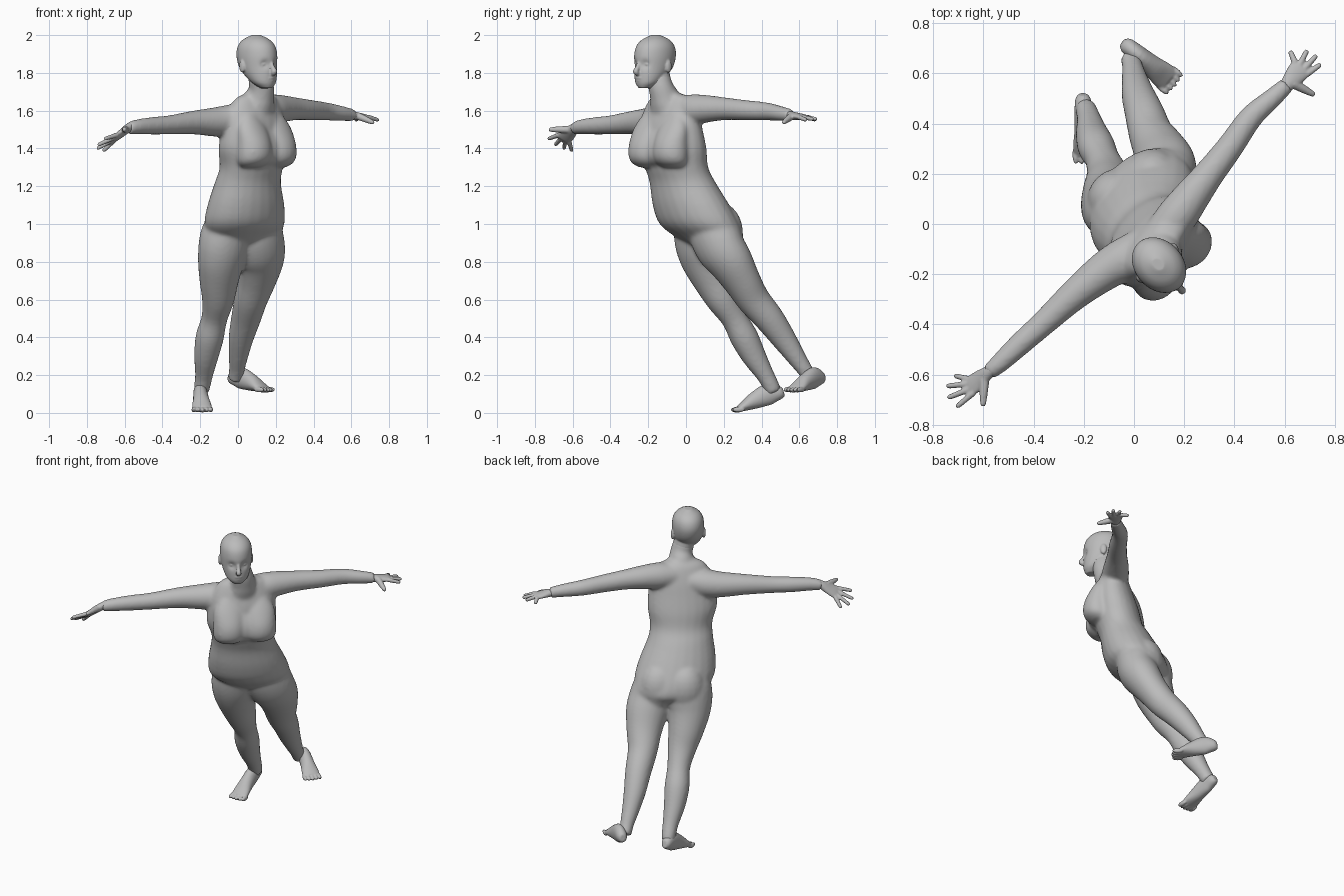
import bpy, bmesh, math
from mathutils import Vector, Matrix

cube = bpy.data.objects.get("Cube")
if cube:
    bpy.data.objects.remove(cube)

UP = Vector((0, 0, 1))
SIDE = Vector((1, 1, 0)).normalized()      # the figure's own left
FRONT = Vector((1, -1, 0)).normalized()    # the way the chest faces
FACE = Vector((0.67, -0.74, 0)).normalized()
CHEEK = Vector((-FACE.y, FACE.x, 0))
bm = bmesh.new()

skin = bpy.data.materials.new("plain grey")
skin.use_nodes = True
color = (.5, .5, .5, 1)
skin.diffuse_color = color
skin.node_tree.nodes["Principled BSDF"].inputs["Base Color"].default_value = color


def spline(a, b, c, d, t):
    return 0.5 * (2 * b + (c - a) * t + (2 * a - 5 * b + 4 * c - d) * t * t
                  + (3 * b - a - 3 * c + d) * t ** 3)


def loft(stations, side=SIDE, flat=False, steps=4, sides=24):
    """Closed tube through (x, y, z, half width, half depth) stations."""
    rows = [tuple(s) if len(s) == 5 else tuple(s) + (s[-1],) for s in stations]
    rows = [rows[0]] + rows + [rows[-1]]
    dense = []
    for i in range(1, len(rows) - 2):
        for k in range(steps):
            dense.append([spline(*v, k / steps) for v in zip(*rows[i - 1:i + 3])])
    dense.append(list(rows[-1]))
    points = [Vector(d[:3]) for d in dense]
    rings = []
    for i, d in enumerate(dense):
        along = UP if flat else (points[min(i + 1, len(points) - 1)] - points[max(i - 1, 0)]).normalized()
        u = (side - along * side.dot(along)).normalized()
        v = along.cross(u)
        ring = []
        for k in range(sides):
            a = math.tau * k / sides
            ring.append(bm.verts.new(points[i] + u * math.cos(a) * d[3] + v * math.sin(a) * d[4]))
        rings.append(ring)
    for r, s in zip(rings, rings[1:]):
        for k in range(sides):
            n = (k + 1) % sides
            bm.faces.new((r[k], r[n], s[n], s[k]))
    bm.faces.new(rings[0][::-1])
    bm.faces.new(rings[-1])


def blob(center, size, side=SIDE):
    """Ellipsoid with (side, forward, up) radii."""
    forward = Vector((side.y, -side.x, 0))
    axes = Matrix((side * size[0], forward * size[1], UP * size[2])).transposed().to_4x4()
    bmesh.ops.create_uvsphere(bm, u_segments=20, v_segments=12, radius=1,
                              matrix=Matrix.Translation(center) @ axes)


def finish(name, voxel, rounds):
    """Fuse everything modelled so far into one softened skin."""
    bmesh.ops.recalc_face_normals(bm, faces=bm.faces)
    mesh = bpy.data.meshes.new(name)
    bm.to_mesh(mesh)
    bm.clear()
    mesh.materials.append(skin)
    mesh.shade_smooth()
    part = bpy.data.objects.new(name, mesh)
    bpy.context.collection.objects.link(part)
    fuse = part.modifiers.new("fuse", 'REMESH')
    fuse.mode = 'VOXEL'
    fuse.voxel_size = voxel
    fuse.use_smooth_shade = True
    soften = part.modifiers.new("soften", 'SMOOTH')
    soften.factor = .5
    soften.iterations = rounds


# Torso and neck
loft([(.10, -.085, 1.69, .08, .045), (.095, -.08, 1.66, .145, .068), (.09, -.08, 1.58, .19, .1),
      (.085, -.08, 1.5, .205, .122), (.075, -.07, 1.4, .212, .138), (.07, -.05, 1.3, .19, .143),
      (.052, -.018, 1.22, .196, .152), (.042, .027, 1.1, .23, .174), (.034, .072, 1.0, .242, .178),
      (.03, .125, .93, .205, .145), (.035, .145, .88, .11, .1)], flat=True)
loft([(.10, -.095, 1.58, .11, .08), (.112, -.11, 1.66, .082), (.125, -.132, 1.72, .067),
      (.115, -.148, 1.78, .064)])

# Breasts and the chest between them: height, forward shift, half width, half depth
CHEST = Vector((.085, -.08, 0))
bust = [(1.58, .06, .05, .03), (1.51, .076, .09, .06), (1.43, .092, .098, .083),
        (1.365, .095, .1, .087), (1.325, .087, .09, .075), (1.3, .07, .06, .052)]
for s, back in ((-.092, 0), (0, .022), (.092, 0)):
    loft([(*(CHEST + SIDE * s + FRONT * (f - back) + UP * z), a, b) for z, f, a, b in bust],
         flat=True)

# Buttocks
for center in ((-.07, .105, .955), (.068, .185, .955)):
    blob(Vector(center), (.122, .112, .155))

# Arms
loft([(.10, -.05, 1.6, .07), (.17, .03, 1.605, .081), (.23, .11, 1.61, .073),
      (.30, .20, 1.61, .061), (.385, .31, 1.603, .054), (.466, .425, 1.596, .048),
      (.55, .50, 1.585, .04), (.61, .555, 1.575, .033)], side=FRONT)
loft([(.04, -.08, 1.565, .07), (-.04, -.14, 1.547, .085), (-.12, -.19, 1.54, .078),
      (-.235, -.28, 1.537, .063), (-.36, -.395, 1.525, .051), (-.45, -.475, 1.52, .047),
      (-.53, -.55, 1.515, .04), (-.58, -.592, 1.506, .033)], side=FRONT)

# Legs
loft([(-.035, .05, 1.02, .12, .11), (-.062, .068, .95, .142, .125), (-.077, .082, .87, .144, .124),
      (-.09, .1, .8, .13, .115), (-.1, .143, .7, .108, .1), (-.105, .192, .6, .088, .084),
      (-.125, .255, .5, .069), (-.15, .308, .4, .075), (-.168, .36, .3, .065),
      (-.18, .42, .2, .048), (-.19, .452, .14, .044), (-.195, .465, .11, .04)])
loft([(.08, .11, 1.02, .12, .11), (.1, .148, .95, .142, .125), (.116, .186, .87, .143, .122),
      (.12, .235, .8, .13, .112), (.1, .295, .7, .108, .095), (.068, .357, .6, .09, .087),
      (.042, .44, .5, .079), (.017, .512, .4, .067), (.002, .58, .3, .052), (-.006, .628, .23, .042),
      (-.016, .662, .18, .04)])
finish("body", .009, 16)

# Head: height, forward shift, half width, half depth
HEAD = Vector((.1, -.164, 0))
profile = [(1.72, .075, .03, .032), (1.745, .058, .06, .06), (1.78, .035, .078, .086),
           (1.83, .01, .091, .11), (1.89, 0, .096, .121), (1.94, -.003, .089, .111),
           (1.975, -.005, .065, .08), (2.0, -.005, .022, .027)]
loft([(*(HEAD + FACE * f + UP * z), a, b) for z, f, a, b in profile], side=CHEEK, flat=True,
     steps=8, sides=64)
loft([(.115, -.125, 1.68, .063), (.122, -.136, 1.73, .062), (.115, -.148, 1.79, .062)])


def on_head(side, forward, z):
    return HEAD + CHEEK * side + FACE * forward + UP * z


# Eye sockets pressed into the face
for v in bm.verts:
    for s in (-.036, .036):
        reach = (v.co - on_head(s, .104, 1.845)).length / .022
        v.co -= FACE * .016 * math.exp(-reach ** 2)

# Nose, lips, eyes and ears
loft([(*on_head(0, .11, 1.865), .009), (*on_head(0, .124, 1.83), .012),
      (*on_head(0, .137, 1.807), .016), (*on_head(0, .12, 1.796), .014)], side=CHEEK, sides=12)
blob(on_head(0, .112, 1.773), (.026, .014, .007), CHEEK)
blob(on_head(0, .109, 1.76), (.022, .014, .008), CHEEK)
blob(on_head(0, .095, 1.737), (.027, .019, .016), CHEEK)
for s in (-1, 1):
    blob(on_head(s * .036, .09, 1.845), (.016, .013, .009), CHEEK)
    blob(on_head(s * .095, -.012, 1.835), (.011, .02, .034), CHEEK)
finish("head", .005, 4)


def hand(name, wrist, knuckles, across, tips, thumb):
    """Flat palm, four fingers from index to little, and a thumb."""
    w, k, across = Vector(wrist), Vector(knuckles), Vector(across).normalized()
    mid = w.lerp(k, .5)
    loft([(*w.lerp(k, -.4), .022, .02), (*w, .0285, .023), (*mid, .04, .019),
          (*k, .045, .015), (*w.lerp(k, 1.12), .036, .009)], side=across)
    for i, tip in enumerate(tips):
        base, tip = k + across * (.033 - .022 * i), Vector(tip)
        loft([(*base, .0135), (*base.lerp(tip, .5), .012), (*base.lerp(tip, .9), .0105),
              (*tip, .006)], side=across, sides=10)
    base, tip = w.lerp(mid, .5) + across * .015, Vector(thumb)
    loft([(*base, .021), (*base.lerp(tip, .5), .017), (*base.lerp(tip, .9), .012),
          (*tip, .007)], side=across, sides=10)
    finish(name, .005, 4)


hand("left_hand", (.61, .555, 1.574), (.665, .62, 1.566), (.7, -.7, 0),
     [(.745, .637, 1.55), (.728, .673, 1.555), (.69, .693, 1.555), (.622, .69, 1.55)],
     (.72, .514, 1.535))
hand("right_hand", (-.585, -.595, 1.505), (-.65, -.646, 1.455), (.03, -.08, .05),
     [(-.708, -.73, 1.45), (-.743, -.693, 1.418), (-.748, -.646, 1.398), (-.715, -.604, 1.385)],
     (-.602, -.727, 1.5))


def foot(name, heel, toe):
    """Wedge from heel to ball, ending in five toes."""
    heel, toe = Vector(heel), Vector(toe)
    side = (toe - heel).cross(UP).normalized()
    shape = [(0, .016, .022, 0), (.07, .031, .036, .003), (.28, .037, .057, .018),
             (.55, .043, .046, .014), (.76, .052, .028, .006), (.88, .05, .017, .002)]
    loft([(*(heel.lerp(toe, t) + UP * lift), w, h) for t, w, h, lift in shape], side=side)
    for i in range(-2, 3):
        blob(heel.lerp(toe, .91 - .01 * abs(i)) + side * i * .0225, (.0118, .034, .0145), side)
    finish(name, .005, 4)


foot("right_foot", (-.205, .517, .112), (-.187, .245, .006))
foot("left_foot", (-.045, .725, .188), (.163, .555, .115))
